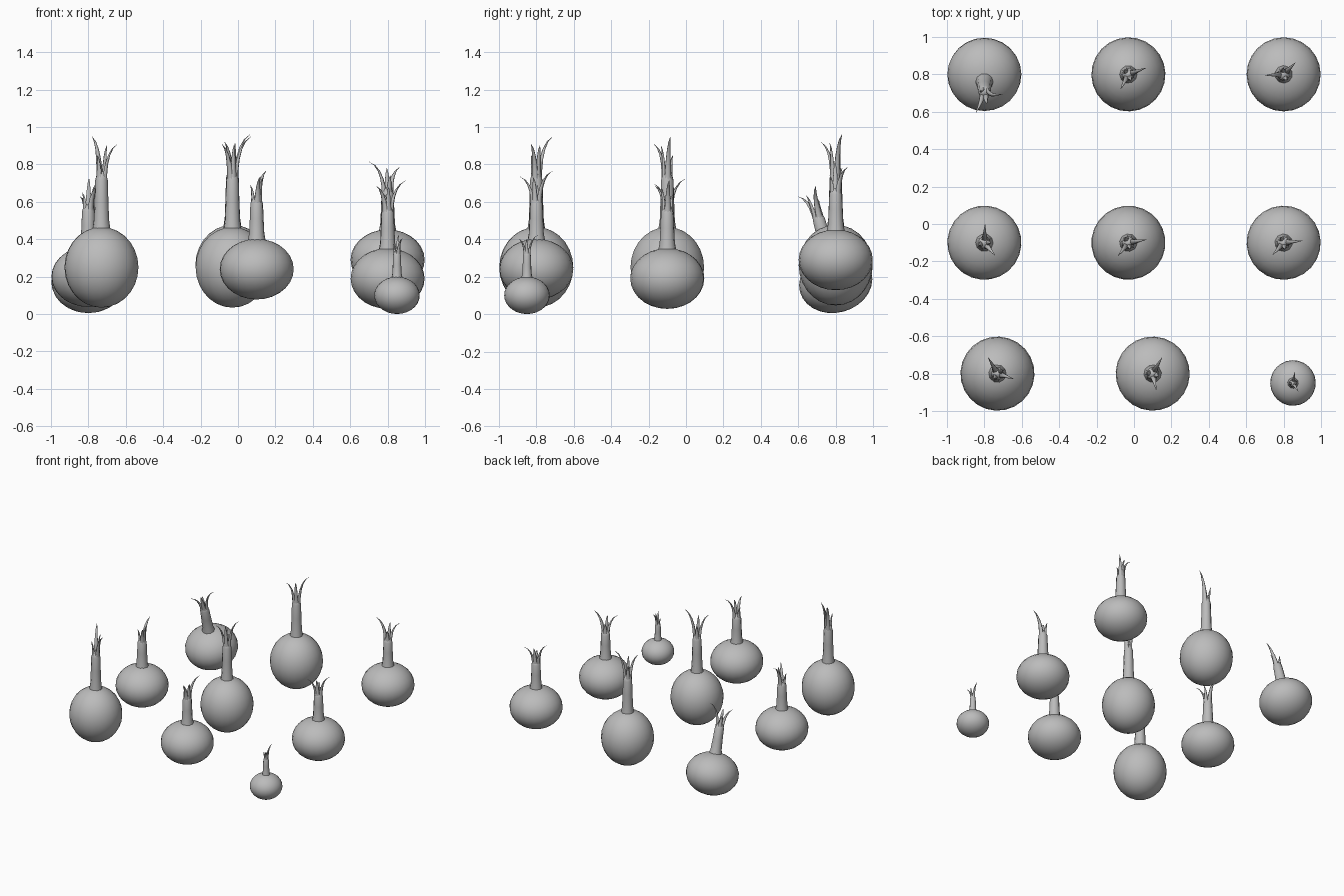
import bpy
import bmesh
from math import cos, sin, pi, radians

cube = bpy.data.objects.get("Cube")
if cube:
    bpy.data.objects.remove(cube, do_unlink=True)

# One plain clay grey for everything
grey = bpy.data.materials.new("clay_grey")
grey.use_nodes = True
colour = (0.5, 0.5, 0.5, 1)
grey.diffuse_color = colour
grey.node_tree.nodes["Principled BSDF"].inputs["Base Color"].default_value = colour


def loft(bm, rings, sides, angle=0):
    """Join flat rings (offset, height, radial half, tangential half), close both ends."""
    ca, sa = cos(angle), sin(angle)
    loops = []
    for offset, z, a, b in rings:
        loop = []
        for i in range(sides):
            t = 2 * pi * i / sides
            u, v = offset + a * cos(t), b * sin(t)
            loop.append(bm.verts.new((u * ca - v * sa, u * sa + v * ca, z)))
        loops.append(loop)
    for low, high in zip(loops, loops[1:]):
        for i in range(sides):
            j = (i + 1) % sides
            bm.faces.new((low[i], low[j], high[j], high[i]))
    bm.faces.new(loops[0][::-1])
    bm.faces.new(loops[-1])


def finish(bm, name):
    mesh = bpy.data.meshes.new(name)
    bmesh.ops.recalc_face_normals(bm, faces=bm.faces)
    bm.to_mesh(mesh)
    bm.free()
    mesh.materials.append(grey)
    for face in mesh.polygons:
        face.use_smooth = True
    return mesh


# Bulb: squat round body, centred on its own origin
bm = bmesh.new()
bmesh.ops.create_uvsphere(bm, u_segments=24, v_segments=14, radius=1)
bmesh.ops.scale(bm, vec=(0.198, 0.198, 0.162), verts=bm.verts)
bulb_mesh = finish(bm, "bulb")

# Greens: tapered neck that splits into curling leaves
bm = bmesh.new()
neck = [(0.14, 0.049), (0.16, 0.047), (0.19, 0.041), (0.27, 0.037),
        (0.35, 0.034), (0.385, 0.022)]
loft(bm, [(0, z, r, r) for z, r in neck], 10)
# leaf: direction, reach of the tip, height of the tip
for direction, reach, top in [(18, 0.10, 0.525), (-120, 0.09, 0.495),
                              (-68, 0.035, 0.49), (130, 0.035, 0.45)]:
    steps = 7
    rings = []
    for i in range(steps):
        t = i / (steps - 1)
        offset = 0.018 + (reach - 0.018) * t ** 2.6
        z = 0.30 + (top - 0.30) * (1 - (1 - t) ** 1.35)
        width = 0.001 + 0.023 * (1 - t) ** 0.8
        rings.append((offset, z, width * 0.6, width))
    loft(bm, rings, 6, radians(direction))
greens_mesh = finish(bm, "greens")

# Nine onions: centre, width scale, height scale, turn, forward tilt
onions = [
    ((-0.80, 0.80, 0.17), 1, 1, 0, 15),
    ((-0.03, 0.80, 0.262), 1, 1.33, 2, 0),
    ((0.80, 0.80, 0.29), 1, 1, 165, 0),
    ((-0.80, -0.10, 0.20), 1, 1, 70, 0),
    ((-0.03, -0.10, 0.25), 1, 1.33, -8, 0),
    ((0.80, -0.10, 0.19), 1, 1, -12, 0),
    ((-0.73, -0.80, 0.25), 1, 1.33, 102, 0),
    ((0.10, -0.80, 0.24), 1, 1, 42, 0),
    ((0.85, -0.85, 0.10), 0.615, 0.615, 62, 0),
]
for number, (centre, wide, tall, turn, tilt) in enumerate(onions, 1):
    for part, mesh in (("onion_bulb", bulb_mesh), ("onion_greens", greens_mesh)):
        obj = bpy.data.objects.new(f"{part}_{number}", mesh)
        obj.location = centre
        obj.scale = (wide, wide, tall)
        obj.rotation_euler = (radians(tilt), 0, radians(turn))
        bpy.context.collection.objects.link(obj)
